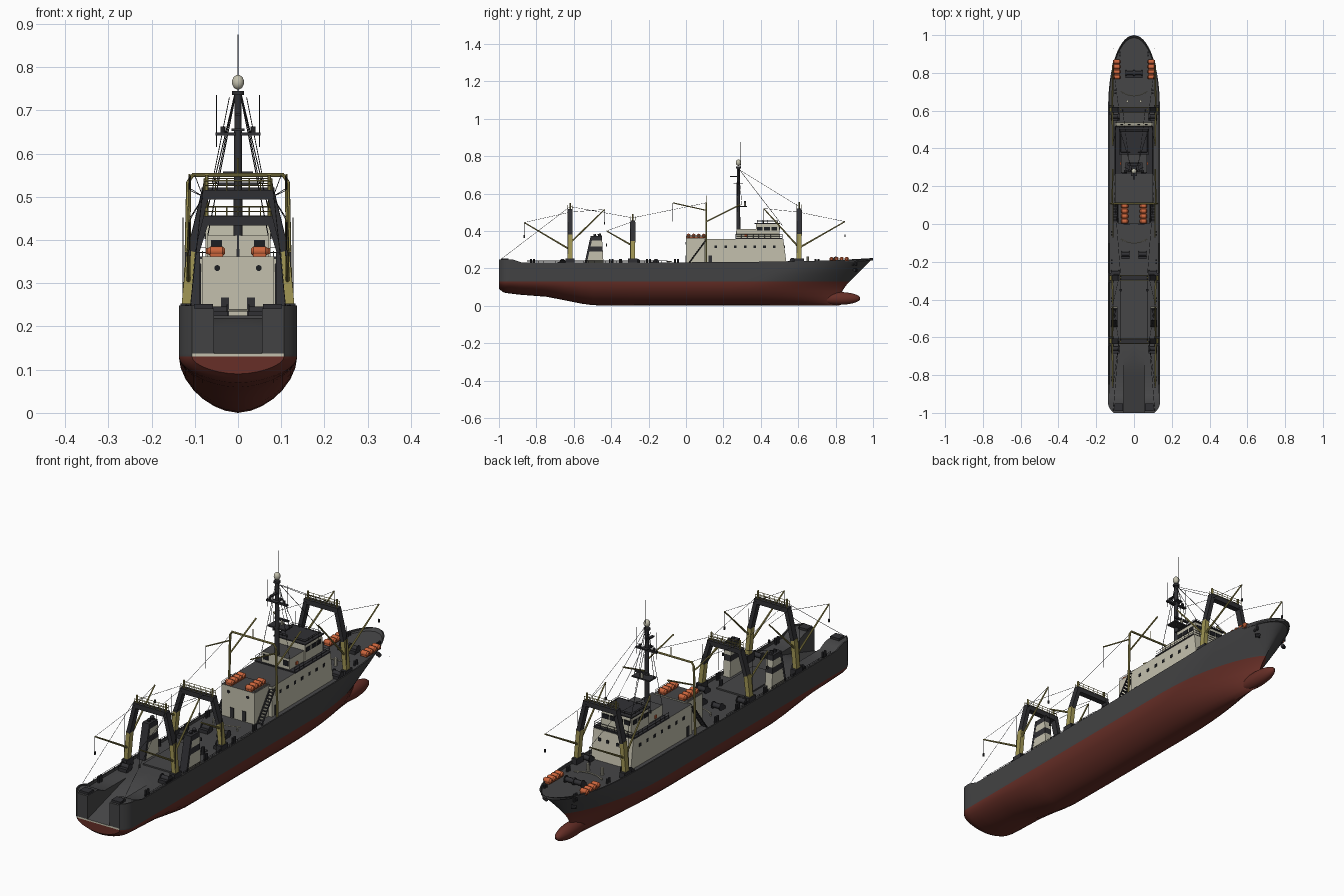
import bpy, bmesh, math
from mathutils import Vector, Matrix

if "Cube" in bpy.data.objects:
    bpy.data.objects.remove(bpy.data.objects["Cube"])

COL = {"hull_grey": (.055, .055, .057), "deck_grey": (.062, .062, .064), "red_bottom": (.135, .028, .02),
       "cream": (.55, .53, .42), "mast_yellow": (.36, .31, .09), "raft_orange": (.6, .13, .045),
       "dark_steel": (.03, .03, .034), "window_black": (.012, .013, .016)}
MATS = {}
for n, c in COL.items():
    MATS[n] = bpy.data.materials.new(n)
    MATS[n].diffuse_color = (*c, 1)
KEYS = list(COL)
HULL, DECK, RED, CREAM, YEL, ORG, DARK, WIN = range(8)


def lerp(pts, v):
    if v <= pts[0][0]:
        return pts[0][1]
    for (a, p), (b, q) in zip(pts, pts[1:]):
        if v <= b:
            return p + (q - p) * (v - a) / (b - a)
    return pts[-1][1]


class Part:
    def __init__(self, name):
        self.name, self.bm = name, bmesh.new()

    def paint(self, verts, mat):
        for f in {f for v in verts for f in v.link_faces}:
            f.material_index = mat

    def box(self, c, s, mat, rx=0):
        m = Matrix.Translation(c) @ Matrix.Rotation(rx, 4, 'X') @ Matrix.Diagonal((*s, 1))
        self.paint(bmesh.ops.create_cube(self.bm, size=1, matrix=m)["verts"], mat)

    def rod(self, a, b, r, mat, n=8, r2=None):
        a, b = Vector(a), Vector(b)
        d = b - a
        m = Matrix.Translation((a + b) / 2) @ d.to_track_quat('Z', 'Y').to_matrix().to_4x4()
        self.paint(bmesh.ops.create_cone(self.bm, cap_ends=True, segments=n, radius1=r, radius2=r if r2 is None else r2,
                                         depth=d.length, matrix=m)["verts"], mat)

    def beam(self, a, b, w, t, mat):  # square beam, w along y, t across
        a, b = Vector(a), Vector(b)
        d = (b - a).normalized()
        y = Vector((0, 1, 0))
        m = Matrix((d.cross(y), y, -d)).transposed().to_4x4()
        m = Matrix.Translation((a + b) / 2) @ m @ Matrix.Diagonal((t, w, (b - a).length, 1))
        self.paint(bmesh.ops.create_cube(self.bm, size=1, matrix=m)["verts"], mat)

    def ball(self, c, s, mat, n=16):
        m = Matrix.Translation(c) @ Matrix.Diagonal((*s, 1))
        self.paint(bmesh.ops.create_uvsphere(self.bm, u_segments=n, v_segments=n // 2 + 2, radius=1, matrix=m)["verts"], mat)

    def prism(self, prof, x0, x1, mat, top):  # side profile in y,z swept over x
        A = [self.bm.verts.new((x0, y, z)) for y, z in prof]
        B = [self.bm.verts.new((x1, y, z)) for y, z in prof]
        fs = [self.bm.faces.new(A), self.bm.faces.new(B[::-1])]
        for i in range(len(A)):
            j = (i + 1) % len(A)
            fs.append(self.bm.faces.new((A[i], B[i], B[j], A[j])))
        zt = max(z for _, z in prof)
        for f in fs:
            f.material_index = top if all(v.co.z > zt - 1e-4 for v in f.verts) else mat

    def rail(self, pts, h, mat, r=.0011):
        for a, b in zip(pts, pts[1:]):
            a, b = Vector(a), Vector(b)
            for k in (.5, 1):
                self.rod(a + Vector((0, 0, h * k)), b + Vector((0, 0, h * k)), r, mat, 4)
            n = max(1, round((b - a).length / .03))
            for i in range(n + 1):
                p = a.lerp(b, i / n)
                self.rod(p, p + Vector((0, 0, h)), r, mat, 4)

    def done(self, mirror=False):
        bm = self.bm
        if mirror:
            g = bmesh.ops.duplicate(bm, geom=bm.verts[:] + bm.edges[:] + bm.faces[:])["geom"]
            for v in g:
                if isinstance(v, bmesh.types.BMVert):
                    v.co.x = -v.co.x
        bmesh.ops.recalc_face_normals(bm, faces=bm.faces[:])
        me = bpy.data.meshes.new(self.name)
        bm.to_mesh(me)
        for k in KEYS:
            me.materials.append(MATS[k])
        o = bpy.data.objects.new(self.name, me)
        bpy.context.collection.objects.link(o)
        bpy.ops.object.select_all(action='DESELECT')
        o.select_set(True)
        bpy.context.view_layer.objects.active = o
        bpy.ops.object.shade_smooth_by_angle(angle=math.radians(35))


# Hull: lofted sections with bulwark, deck and stern ramp
KEEL = [(-1, .09), (-.975, .07), (-.9, .06), (-.72, .046), (-.62, .022), (-.52, .004), (-.45, 0)]
STEM = [(0, .82), (.06, .83), (.09, .84), (.13, .875), (.25, 1)]
SHEER = [(-1, .248), (-.93, .248), (-.88, .232), (-.3, .23), (.5, .236), (.8, .243), (1, .255)]
RAMP = [(-1, .137), (-.72, .2195)]


def width(y, z):
    k = max(0, min(1, (z - .1) / .14))
    u = max(0, min(1, (lerp(STEM, z) - y) / (.6 - .2 * k)))
    w = .137 * max(0, 1 - (1 - u) ** 2.2) ** (.85 - .35 * k)
    return w * (1 - .22 * max(0, (-.95 - y) / .05) ** 2)


def section(yd):
    def at(z):
        return -1 + (yd + 1) / 2 * (lerp(STEM, z) + 1)
    out = []
    for t in (0, .04, .12, .25, .4, .6, .8, 1):
        y = at(.13 * t)
        zk = lerp(KEEL, y)
        out.append((width(y, .13 * t) * (1 - (1 - t) ** 1.8) ** (1 / 1.75), y, zk + t * (.13 - zk)))
    zs = lerp(SHEER, yd)
    for q in (0, .33, .66, 1):
        zr = .137 + .113 * q
        out.append((width(at(zr), zr), at(zr), .137 + (zs - .137) * q))
    wi = max(0, out[-1][0] - .006)
    zd = zs - (.006 if yd < -.9 else .012)
    wr = min(.055, wi)
    zr = lerp(RAMP, yd) if yd < -.721 else zd
    return out + [(wi, yd, zs), (wi, yd, zd), (wr, yd, zd), (wr, yd, zr), (0, yd, zr)]


h = Part("hull")
ys = [-1, -.99, -.98, -.965, -.95, -.93, -.905, -.88, -.8, -.72, -.62, -.52, -.45, -.2, 0, .2, .35, .45]
ys += [.5 + .025 * i for i in range(17)] + [.92, .94, .96, .975, .985, .993, 1]
for s in (1, -1):
    rows = [[h.bm.verts.new((s * x, y, z)) for x, y, z in section(yd)] for yd in ys]
    for a, b in zip(rows, rows[1:]):
        for i in range(len(a) - 1):
            f = h.bm.faces.new((a[i], a[i + 1], b[i + 1], b[i]))
            f.material_index = RED if i < 7 else HULL if i < 12 else DECK
    a = rows[0]
    for i in range(8):  # transom
        c = [h.bm.verts.new((0, -1, a[k].co.z)) for k in (i + 1, i)]
        h.bm.faces.new((a[i], a[i + 1], *c)).material_index = RED if i < 7 else CREAM
    h.bm.faces.new(a[8:16]).material_index = HULL
bmesh.ops.remove_doubles(h.bm, verts=h.bm.verts[:], dist=1e-5)
h.ball((0, .82, .039), (.031, .112, .034), RED, 24)
h.done()

# Deckhouse and wheelhouse
d = Part("deckhouse")
d.prism([(.1, .21), (.54, .21), (.52, .357), (.1, .357)], -.1, .1, CREAM, DECK)
d.prism([(0, .21), (.11, .21), (.11, .362), (0, .362)], -.083, .083, CREAM, DECK)
d.prism([(.27, .35), (.38, .35), (.38, .41), (.27, .41)], -.07, .07, CREAM, DECK)
d.prism([(.37, .35), (.505, .35), (.495, .438), (.375, .438)], -.075, .075, CREAM, DECK)
d.box((0, .435, .44), (.16, .135, .005), DARK)
d.box((0, .39, .359), (.206, .25, .006), DARK)
d.done()
w = Part("windows_and_doors")
for i in range(7):
    w.box((.1, .16 + i * .052, .315), (.004, .014, .014), WIN)
for i in range(3):
    w.box((.075, .395 + i * .038, .412), (.004, .03, .02), WIN)
for i in range(2):
    w.box((.018 + i * .036, .4985, .412), (.03, .006, .02), WIN)
    w.box((.025 + i * .04, .527, .315), (.012, .004, .014), WIN, .135)
w.box((.05, .27, .388), (.026, .004, .024), WIN)
w.rod((.048, -.002, .335), (.048, .002, .335), .007, WIN, 12)
w.box((.03, 0, .245), (.018, .004, .045), DARK)
w.box((.1, .13, .245), (.004, .02, .045), DARK)
w.box((.0705, .32, .375), (.006, .014, .014), ORG)
w.done(True)
r = Part("house_railings")
r.rail([(.1, .265, .36), (.1, .515, .36), (0, .515, .36)], .022, DARK)
r.rail([(.082, .002, .362), (.082, .1, .362)], .012, CREAM)
r.rail([(.02, .38, .44), (.07, .38, .44), (.07, .49, .44), (0, .49, .44)], .016, DARK)
r.done(True)
st = Part("side_stairs")
for x in (.088, .112):
    st.rod((x, .01, .22), (x, .11, .355), .003, DARK, 6)
for i in range(12):
    st.box((.1, .014 + i * .008, .226 + i * .0109), (.024, .01, .002), DARK)
st.done(True)

# Life rafts in cradles
lr = Part("life_rafts")
for x, y0, z in ((.05, .014, .374), (.092, .778, .25)):
    for i in range(4):
        y = y0 + i * .027
        lr.rod((x - .014, y, z), (x + .014, y, z), .0115, ORG, 12)
        for e in (-1, 1):
            lr.rod((x + e * .014, y, z), (x + e * .02, y, z), .0115, ORG, 12, .006)
    lr.box((x, y0 + .04, z - .009), (.03, .1, .006), ORG)
lr.done(True)

# Main mast with radar arms, radome, whips and stays
m = Part("main_mast")
m.rod((0, .28, .35), (0, .28, .745), .011, DARK, 12, .008)
m.rod((0, .28, .735), (0, .28, .745), .014, DARK, 12)
m.ball((0, .28, .765), (.014, .014, .017), CREAM)
m.rod((0, .293, .74), (0, .293, .875), .0012, DARK, 5)
m.box((0, .28, .645), (.104, .012, .007), DARK)
m.box((0, .28, .655), (.03, .05, .005), DARK)
m.box((0, .30, .53), (.09, .05, .006), DARK)
m.box((0, .315, .555), (.07, .01, .008), DARK)
m.rod((0, .315, .53), (0, .315, .555), .006, CREAM)
m.box((0, .26, .69), (.012, .05, .006), DARK)
for s in (-1, 1):
    m.rod((s * .05, .28, .615), (s * .05, .28, .735), .001, DARK, 4)
    m.rod((s * .035, .28, .648), (s * .035, .28, .662), .006, DARK)
    m.rod((s * .008, .28, .735), (s * .08, .515, .43), .0012, DARK, 4)
    m.rod((s * .008, .28, .735), (s * .05, .3, .53), .0012, DARK, 4)
    m.rod((s * .006, .28, .735), (s * .07, .27, .41), .0012, DARK, 4)
m.done()

# Three cargo gantries: yellow lower legs, dark upper frame
for name, y, top in (("aft_gantry", -.62, .505), ("middle_gantry", -.285, .445), ("fore_gantry", .605, .51)):
    g = Part(name)
    zm = .225 + (top - .225) * .55
    g.beam((.124, y, .212), (.108, y, zm), .026, .02, YEL)
    g.beam((.108, y, zm - .005), (.076, y, top), .028, .018, DARK)
    g.beam((.085, y, top), (0, y, top), .026, .022, DARK)
    g.box((.12, y, .235), (.026, .05, .035), DARK)
    g.rail([(.078, y + .013, top + .01), (0, y + .013, top + .01)], .022, YEL, .0013)
    g.rail([(.078, y - .013, top + .01), (0, y - .013, top + .01)], .022, YEL, .0013)
    g.rod((.072, y, top), (.072, y, top + .045), .004, YEL)
    g.rod((.127, y - .012, .23), (.127, y - .012, zm + .07), .0012, DARK, 4)
    g.done(True)

# Derrick booms with falls
b = Part("derrick_booms")
for y0, z0, y1, z1 in ((-.62, .3, -.865, .445), (-.62, .335, -.435, .515), (-.285, .32, -.425, .4),
                       (.605, .31, .415, .52), (.605, .31, .85, .45)):
    b.rod((.115, y0, z0), (.112, y1, z1), .0048, YEL, 8, .003)
    b.rod((.112, y1, z1), (.08, y0, min(.5, z1 + .09) if y0 != -.285 else .45), .0009, DARK, 4)
    b.rod((.112, y1, z1), (.112, y1, z1 - .07), .0009, DARK, 4)
    b.box((.112, y1, z1 - .075), (.006, .006, .014), DARK)
b.done(True)

# Slim portal abaft the wheelhouse
p = Part("boat_portal")
for s in (-1, 1):
    p.rod((s * .122, .108, .215), (s * .115, .108, .535), .005, YEL)
    p.rod((s * .115, .108, .535), (s * .105, .108, .55), .004, YEL)
    p.rod((s * .116, .108, .45), (s * .112, .29, .54), .0035, YEL)
    p.rod((s * .112, .108, .51), (s * .112, -.07, .55), .003, YEL)
    p.rod((s * .112, -.07, .55), (s * .112, -.07, .45), .0009, DARK, 4)
p.rod((-.107, .108, .55), (.107, .108, .55), .0045, YEL)
p.rod((0, .108, .55), (0, .108, .59), .002, YEL)
p.done()

# Funnels: cream sides with dark bands, dark aft face
f = Part("funnels")
for z0, z1, mat in ((.21, .29, CREAM), (.29, .318, DARK), (.318, .348, CREAM), (.348, .372, DARK)):
    ya, yb, yc, yd = [(-.545 + (z - .21) * .25) for z in (z0, z1)] + [(-.44 - (z - .21) * .06) for z in (z1, z0)]
    f.prism([(ya, z0), (yb, z1), (yc, z1), (yd, z0)], .088, .122, mat, DARK)
f.beam((.105, -.54, .212), (.105, -.504, .372), .012, .036, DARK)
f.rod((.105, -.46, .37), (.105, -.465, .385), .009, DARK, 10)
f.rod((.105, -.485, .37), (.105, -.49, .382), .007, DARK, 10)
f.done(True)

# Rigging lines along the ship
c = Part("rigging_lines")
for a, e in (((.08, -.62, .53), (.11, -.99, .248)), ((.07, -.62, .53), (.07, -.285, .47)),
             ((.07, -.285, .47), (.1, .108, .55)), ((.06, .605, .53), (.02, .28, .73))):
    c.rod(a, e, .0009, DARK, 4)
c.done(True)

# Deck gear: winches, hatches, bollards, breakwaters, stern lockers
k = Part("deck_gear")
for x, y, z in ((.045, -.16, .235), (.1, -.26, .235), (.1, -.66, .235), (.1, .57, .24), (.022, .8, .247)):
    k.rod((x - .022, y, z), (x + .022, y, z), .011, DARK, 12)
    for e in (-1, 1):
        k.rod((x + e * .02 - .002, y, z), (x + e * .02 + .002, y, z), .016, DARK, 12)
    k.box((x, y - .018, z - .01), (.044, .016, .018), DARK)
for y in (-.82, -.4, -.2, -.05, .58, .7, .9):
    for e in (-.008, .008):
        k.rod((.118 if y < .7 else .1 if y < .8 else .075, y + e, .215), (.118 if y < .7 else .1 if y < .8 else .075, y + e, .25), .005, DARK)
k.box((.08, -.97, .243), (.044, .04, .018), DARK)
k.box((.035, -.45, .221), (.07, .26, .008), DECK)
k.rod((.035, .65, .22), (.035, .65, .262), .007, CREAM)
k.rod((.07, -.35, .21), (.07, -.35, .25), .008, DARK)
k.box((.11, .93, .18), (.001, .001, .001), DARK)
for y in (-.09, .69):
    k.rod((0, y - .012, .237), (.035, y - .006, .237), .003, CREAM, 6)
    k.rod((.035, y - .006, .237), (.07, y + .012, .237), .003, CREAM, 6)
    k.rod((.06, y, .215), (.06, y, .237), .003, CREAM, 6)
k.rail([(.131, -.85, .229), (.131, -.1, .228)], .012, DARK)
k.rod((.062, .91, .19), (.08, .9, .19), .009, DARK, 10)
k.done(True)

for m in bpy.data.materials:
    if m.users and not m.is_grease_pencil:
        m.use_nodes = True
        m.node_tree.nodes["Principled BSDF"].inputs["Base Color"].default_value = m.diffuse_color
